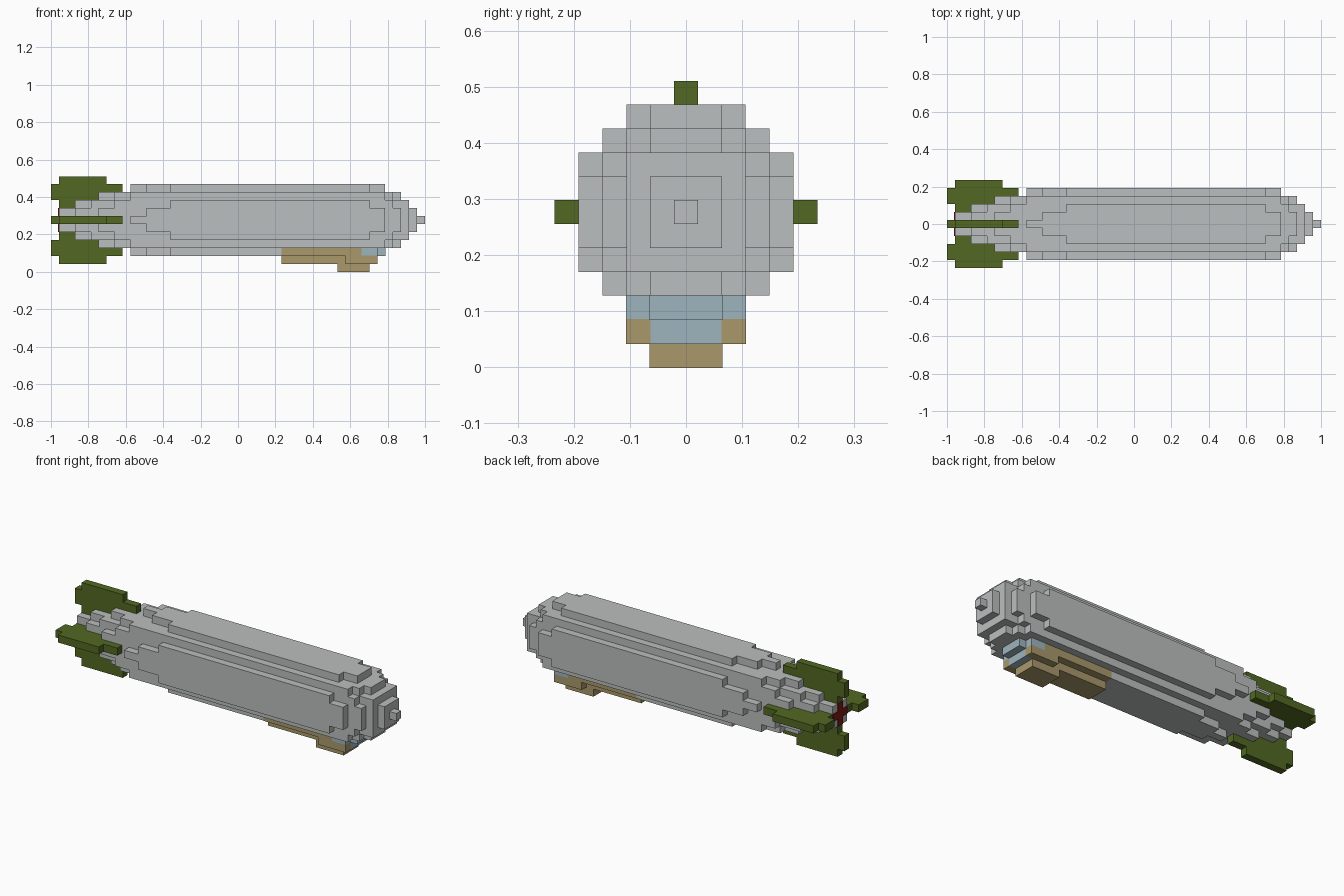
import bpy
import bmesh
from mathutils import Matrix, Vector

if "Cube" in bpy.data.objects:
    bpy.data.objects.remove(bpy.data.objects["Cube"])

U = 2 / 47           # one block
MID = 6.5            # hull axis height, in blocks
SKIN = 0.02          # slight overlap where the cabin covers the hull, in blocks


def material(name, rgb):
    m = bpy.data.materials.new(name)
    m.use_nodes = True
    m.diffuse_color = (*rgb, 1)
    m.node_tree.nodes["Principled BSDF"].inputs["Base Color"].default_value = (*rgb, 1)
    return m


GREY = material("hull grey", (0.50, 0.52, 0.52))
GREEN = material("fin green", (0.084, 0.138, 0.016))
TAN = material("cabin tan", (0.397, 0.314, 0.147))
BLUE = material("glass blue", (0.342, 0.462, 0.515))
RED = material("exhaust red", (0.20, 0.01, 0.008))


def block_part(name, boxes, mat, grow=0, turn=0):
    """Boxes are (x range, y range, z range) in blocks, with z measured from the hull axis."""
    bm = bmesh.new()
    for ranges in boxes:
        lo = Vector([r[0] - grow for r in ranges])
        hi = Vector([r[1] + grow for r in ranges])
        bmesh.ops.create_cube(bm, size=1, matrix=Matrix.Translation((lo + hi) / 2)
                              @ Matrix.Diagonal((*(hi - lo), 1)))
    place = (Matrix.Scale(U, 4) @ Matrix.Translation((-23.5, 0, MID))
             @ Matrix.Rotation(turn, 4, "X"))
    bmesh.ops.transform(bm, matrix=place, verts=bm.verts)
    mesh = bpy.data.meshes.new(name)
    bm.to_mesh(mesh)
    bm.free()
    mesh.materials.append(mat)
    obj = bpy.data.objects.new(name, mesh)
    bpy.context.collection.objects.link(obj)
    return obj


def both(half):
    return (-half, half)


# Hull: stepped tiers (start, end, half width, half height), each also turned on its side
tiers = [(45, 47, .5, .5), (1, 46, 1.5, 1.5), (3, 45, 2.5, 1.5), (5, 45, 2.5, 2.5),
         (6, 44, 3.5, 1.5), (8, 43, 3.5, 2.5), (10, 42, 3.5, 3.5),
         (10, 42, 4.5, .5), (12, 42, 4.5, 1.5), (15, 40, 4.5, 2.5)]
hull = []
for start, end, a, b in tiers:
    for w, h in {(a, b), (b, a)}:
        hull.append(((start, end), both(w), both(h)))
block_part("hull", hull, GREY)

# Four tail fins around the axis
fin_rows = [(1, 7, 4.5), (0, 9, 3.5), (0, 6, 2.5), (1, 3, 1.5)]
fin = [((start, end), both(.5), (r, r + 1)) for start, end, r in fin_rows]
for i, side in enumerate(("top", "right", "bottom", "left")):
    block_part(side + "_fin", fin, GREEN, turn=i * 1.5707963)

# Exhaust cross on the tail
tail = (0.9, 1.05)
block_part("exhaust", [(tail, both(1.5), both(.5)), (tail, both(.5), both(1.5))], RED)

# Cabin under the hull, three rows of blocks
upper, middle, lower = (-4.5, -3.5), (-5.5, -4.5), (-6.5, -5.5)
cabin = [((29, 39), both(2.5), upper),
         ((29, 37), both(1.5), middle),
         ((37, 40), both(2.5), middle),
         ((40, 41), (1.5, 2.5), middle),
         ((40, 41), (-2.5, -1.5), middle),
         ((36, 40), both(1.5), lower)]
block_part("cabin", cabin, TAN, SKIN)

# Cabin windscreen
glass = [((39, 41), both(2.5), upper),
         ((41, 42), both(1.5), upper),
         ((40, 41), both(1.5), middle)]
block_part("windscreen", glass, BLUE, SKIN)
